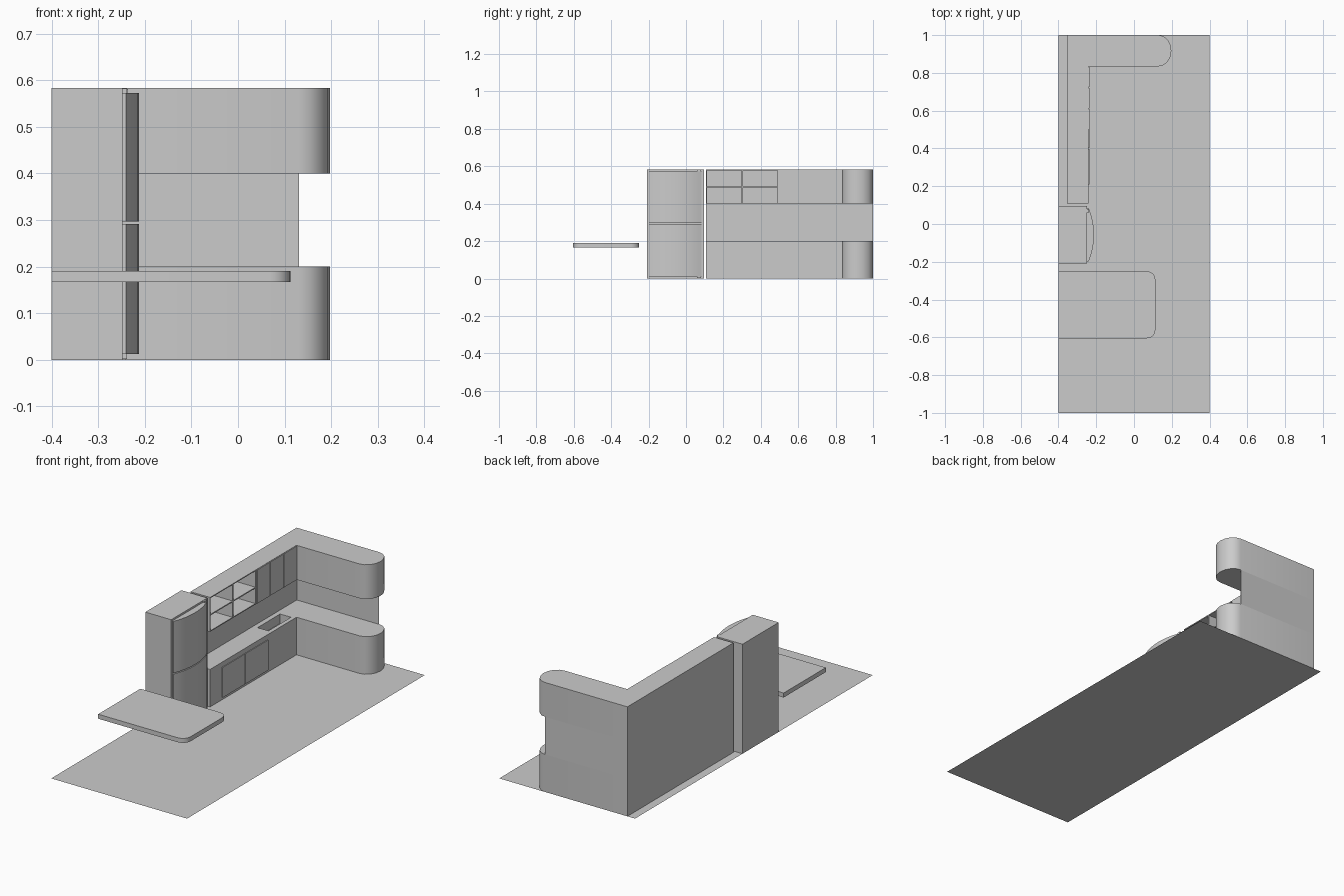
import bpy, bmesh, math

if "Cube" in bpy.data.objects:
    bpy.data.objects.remove(bpy.data.objects["Cube"])


def prism(name, pts, z0, z1, smooth=False):
    """Extrude a counter-clockwise plan outline from z0 to z1."""
    bm = bmesh.new()
    face = bm.faces.new([bm.verts.new((x, y, z0)) for x, y in pts])
    ext = bmesh.ops.extrude_face_region(bm, geom=[face])
    for v in ext["geom"]:
        if isinstance(v, bmesh.types.BMVert):
            v.co.z = z1
    bmesh.ops.recalc_face_normals(bm, faces=bm.faces[:])
    me = bpy.data.meshes.new(name)
    bm.to_mesh(me)
    bm.free()
    ob = bpy.data.objects.new(name, me)
    bpy.context.collection.objects.link(ob)
    if smooth:
        activate(ob)
        bpy.ops.object.shade_smooth_by_angle(angle=math.radians(35))
    return ob


def activate(ob):
    bpy.ops.object.select_all(action='DESELECT')
    ob.select_set(True)
    bpy.context.view_layer.objects.active = ob


def box(name, x0, x1, y0, y1, z0, z1):
    return prism(name, [(x0, y0), (x1, y0), (x1, y1), (x0, y1)], z0, z1)


def arc(cx, cy, rx, ry, a0, a1, n):
    out = []
    for i in range(n + 1):
        a = math.radians(a0 + (a1 - a0) * i / n)
        out.append((cx + rx * math.cos(a), cy + ry * math.sin(a)))
    return out


def cut(ob, boxes):
    """Subtract boxes from an object and remove the cutters."""
    for b in boxes:
        cutter = box("cutter", *b)
        cutter.hide_render = True
        activate(ob)
        mod = ob.modifiers.new("recess", 'BOOLEAN')
        mod.operation = 'DIFFERENCE'
        mod.solver = 'EXACT'
        mod.object = cutter
        bpy.ops.object.modifier_apply(modifier=mod.name)
        bpy.data.objects.remove(cutter)


# Floor
bpy.ops.mesh.primitive_plane_add(size=1)
floor = bpy.context.object
floor.name = "floor"
for v in floor.data.vertices:
    v.co.x *= 0.8
    v.co.y *= 2

# L-shaped cabinets with a rounded end
BACK, FRONT = -0.355, -0.24
outline = ([(BACK, 0.108), (FRONT, 0.108), (FRONT, 0.835)]
           + arc(0.131, 0.9175, 0.067, 0.0825, -90, 90, 8) + [(BACK, 1)])
base = prism("base_cabinet", outline, 0, 0.2, True)
upper = prism("wall_cabinet", outline, 0.4, 0.583, True)

# Sink basin and open shelf compartments
cut(base, [(-0.326, -0.262, 0.63, 0.82, 0.15, 0.25)])
cut(upper, [(-0.348, -0.2, y0, y1, z0, z1)
            for y0, y1 in ((0.113, 0.297), (0.306, 0.489))
            for z0, z1 in ((0.405, 0.486), (0.492, 0.578))])

# Backsplash walls between the cabinets
t = 0.003
prism("backsplash", [(BACK, 0.108), (BACK + t, 0.108), (BACK + t, 1 - t),
                     (0.131, 1 - t), (0.131, 1), (BACK, 1)], 0.2, 0.4)

# Cabinet doors
for i in range(3):
    y = 0.5 + i * 0.112
    box(f"upper_door_{i + 1}", FRONT, FRONT + 0.004, y, y + 0.108, 0.402, 0.581)
for i in range(2):
    y = 0.208 + i * 0.194
    box(f"lower_door_{i + 1}", FRONT, FRONT + 0.004, y, y + 0.19, 0.012, 0.173)

# Fridge body and two bowed doors
box("fridge_body", -0.4, -0.248, -0.208, 0.096, 0, 0.583)
half, sag = 0.141, 0.028
rad = (half ** 2 + sag ** 2) / (2 * sag)
ang = math.degrees(math.asin(half / rad))
yc = -0.057
bow = ([(-0.248, yc - half)]
       + arc(-0.212 - rad, yc, rad, rad, -ang, ang, 12) + [(-0.248, yc + half)])
for name, z0, z1 in (("fridge_lower_door", 0.012, 0.292),
                     ("fridge_upper_door", 0.297, 0.573)):
    prism(name, bow, z0, z1, True)
# Door hinges
for z0, z1 in ((0.002, 0.012), (0.573, 0.582)):
    box("fridge_hinge", -0.248, -0.238, 0.06, 0.08, z0, z1)

# Table top with rounded free corners
r = 0.045
prism("table_top", [(-0.4, -0.605)]
      + arc(0.113 - r, -0.605 + r, r, r, -90, 0, 6)
      + arc(0.113 - r, -0.25 - r, r, r, 0, 90, 6)
      + [(-0.4, -0.25)], 0.167, 0.191, True)
